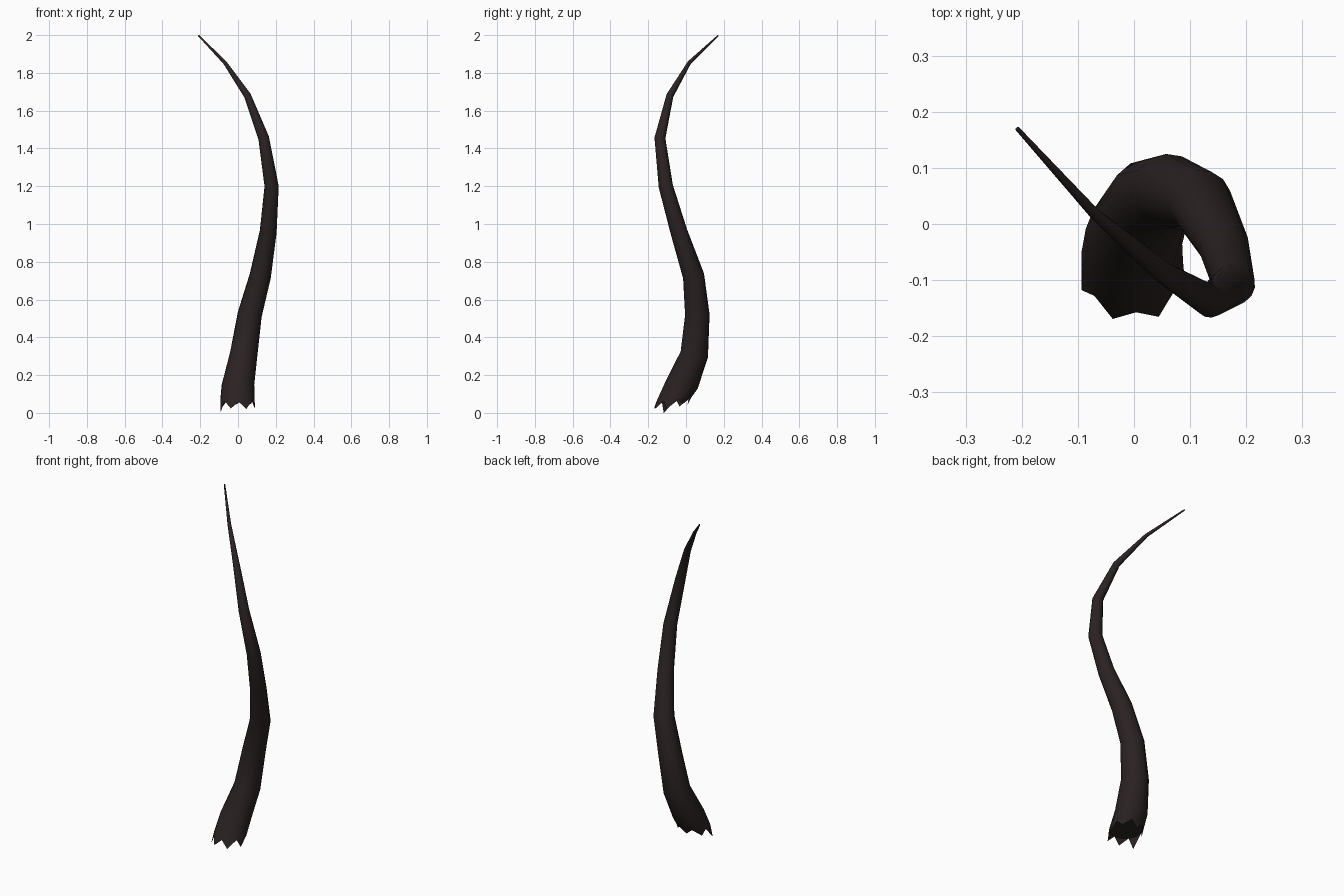
import bpy, bmesh, math
from mathutils import Vector

if "Cube" in bpy.data.objects:
    bpy.data.objects.remove(bpy.data.objects["Cube"])

SIDES = 14  # two per torn tooth at the root

# centre line: x, y, z, radius
PATH = [
    (-0.003, -0.066, 0.068, 0.092), (0.000, -0.022, 0.150, 0.087),
    (0.030, 0.044, 0.310, 0.074), (0.062, 0.060, 0.520, 0.065),
    (0.118, 0.040, 0.725, 0.057), (0.160, -0.038, 0.960, 0.045),
    (0.178, -0.107, 1.200, 0.038), (0.136, -0.138, 1.455, 0.029),
    (0.050, -0.085, 1.680, 0.019), (-0.070, 0.018, 1.855, 0.010),
    (-0.208, 0.170, 1.997, 0.004),
]

dark_hide = bpy.data.materials.new("dark brown hide")
dark_hide.diffuse_color = (0.024, 0.016, 0.016, 1)
dark_hide.use_nodes = True
dark_hide.node_tree.nodes["Principled BSDF"].inputs["Base Color"].default_value = dark_hide.diffuse_color

bm = bmesh.new()
centres = [Vector(p[:3]) for p in PATH]


def ring(i):
    """Circle of vertices square to the path; the root is nearly level."""
    a, b = centres[max(i - 1, 0)], centres[min(i + 1, len(PATH) - 1)]
    t = (b - a).normalized()
    if i == 0:
        t = Vector((0, -0.1, 1)).normalized()
    elif i == 1:
        t = Vector((0.05, 0.25, 1)).normalized()
    u = (Vector((1, 0, 0)) - t * t.x).normalized()
    v = t.cross(u)
    out = []
    for k in range(SIDES):
        ang = math.radians(197) + math.tau * k / SIDES
        out.append(bm.verts.new(centres[i] + PATH[i][3] * (u * math.cos(ang) + v * math.sin(ang))))
    return out


def bridge(lo, hi):
    for k in range(SIDES):
        n = (k + 1) % SIDES
        bm.faces.new((lo[k], lo[n], hi[n], hi[k]))


# tapering curved body
rings = [ring(i) for i in range(len(PATH))]
for lo, hi in zip(rings, rings[1:]):
    bridge(lo, hi)
bm.faces.new(rings[-1])
bm.faces.new(list(reversed(rings[0])))

# torn teeth hanging below the root
drops = [0.050, 0.036, 0.040, 0.046, 0.028, 0.034, 0.040]
root = rings[0]
for j, d in enumerate(drops):
    k = 2 * j
    base = root[k]
    tip_z = max(base.co.z - d, 0.0) if j else 0.0
    tip = bm.verts.new((base.co.x * 1.03, base.co.y - 0.5 * d, tip_z))
    bm.faces.new((root[k - 1], tip, base))
    bm.faces.new((base, tip, root[(k + 1) % SIDES]))

mesh = bpy.data.meshes.new("tentacle")
bm.to_mesh(mesh)
bm.free()
mesh.materials.append(dark_hide)
tentacle = bpy.data.objects.new("tentacle", mesh)
bpy.context.collection.objects.link(tentacle)

bpy.context.view_layer.objects.active = tentacle
tentacle.select_set(True)
bpy.ops.object.shade_smooth_by_angle(angle=math.radians(50))
